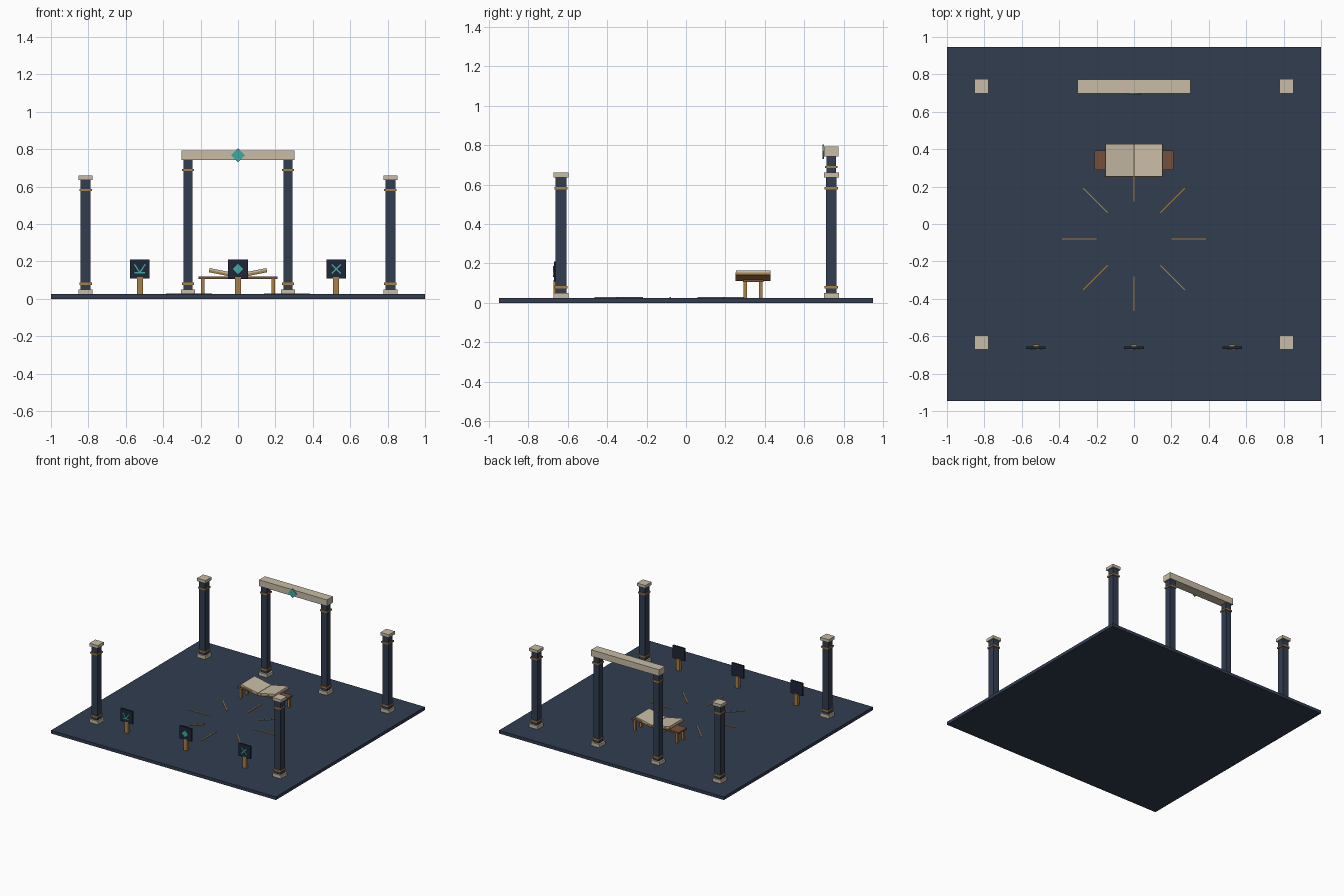
import bpy
from math import cos, sin, pi, atan2, hypot

if "Cube" in bpy.data.objects:
    bpy.data.objects.remove(bpy.data.objects["Cube"])


def material(name, rgb):
    m = bpy.data.materials.new(name)
    lin = [((c / 255 + 0.055) / 1.055) ** 2.4 for c in rgb]
    m.diffuse_color = (*lin, 1)
    m.use_nodes = True
    m.node_tree.nodes["Principled BSDF"].inputs["Base Color"].default_value = m.diffuse_color
    return m


SLATE = material("slate", (49, 61, 80))
DARK = material("dark_slate", (30, 38, 54))
STONE = material("pale_stone", (200, 188, 165))
GOLD = material("aged_gold", (168, 128, 70))
TEAL = material("teal", (62, 170, 162))
WOOD = material("wood", (118, 78, 56))


def box(name, loc, size, mat, rot=(0, 0, 0)):
    x, y, z = (s / 2 for s in size)
    v = [(i * x, j * y, k * z) for i in (-1, 1) for j in (-1, 1) for k in (-1, 1)]
    f = [(0, 1, 3, 2), (4, 6, 7, 5), (0, 4, 5, 1), (2, 3, 7, 6), (0, 2, 6, 4), (1, 5, 7, 3)]
    me = bpy.data.meshes.new(name)
    me.from_pydata(v, [], f)
    me.materials.append(mat)
    ob = bpy.data.objects.new(name, me)
    ob.location, ob.rotation_euler = loc, rot
    bpy.context.collection.objects.link(ob)
    return ob


def span(name, x, y, z, mat):
    """Box from (min, max) ranges on each axis."""
    r = (x, y, z)
    return box(name, [(a + b) / 2 for a, b in r], [b - a for a, b in r], mat)


def stroke(name, x, y, z, p, q):
    """Thin teal bar between two points on a sign face."""
    dx, dz = q[0] - p[0], q[1] - p[1]
    box(name, (x + (p[0] + q[0]) / 2, y, z + (p[1] + q[1]) / 2),
        (hypot(dx, dz), 0.005, 0.007), TEAL, (0, -atan2(dz, dx), 0))


def diamond(name, loc, half):
    box(name, loc, (half * 2 ** 0.5, 0.006, half * 2 ** 0.5), TEAL, (0, pi / 4, 0))


def pillar(name, x, y, top, ring, width):
    box(name + "_base", (x, y, 0.038), (0.076, 0.076, 0.026), STONE)
    box(name + "_shaft", (x, y, (top + 0.05) / 2), (width, width, top - 0.05), SLATE)
    for z in (0.08, ring):
        box(name + "_ring", (x, y, z), (width + 0.013, width + 0.013, 0.012), GOLD)


# floor slab
FLOOR = 0.025
span("floor", (-1, 1), (-0.947, 0.947), (0, FLOOR), SLATE)

# corner pillars and gate
BACK, FRONT = 0.736, -0.633
for s in (-1, 1):
    for y in (FRONT, BACK):
        pillar("corner_pillar", s * 0.815, y, 0.637, 0.582, 0.054)
        box("corner_pillar_cap", (s * 0.815, y, 0.648), (0.076, 0.076, 0.024), STONE)
    pillar("gate_pillar", s * 0.267, BACK, 0.745, 0.689, 0.05)
box("gate_lintel", (0, BACK, 0.768), (0.604, 0.075, 0.051), STONE)
diamond("gate_diamond", (0, 0.695, 0.767), 0.037)

# ring of floor inlays
for i in range(8):
    a = i * pi / 4
    box("floor_ray", (0.292 * cos(a), -0.08 + 0.292 * sin(a), FLOOR + 0.001),
        (0.185, 0.007, 0.006), GOLD, (0, 0, a))

# reading table
TY = 0.34
box("table_top", (0, TY, 0.112), (0.42, 0.105, 0.014), WOOD)
for sx in (-1, 1):
    for sy in (-1, 1):
        box("table_leg", (sx * 0.188, TY + sy * 0.039, 0.065), (0.018, 0.018, 0.082), GOLD)

# open book, two halves rising outwards
TILT = 0.2
for s in (-1, 1):
    for name, off, t, d, mat in (("book_cover", 0.0, 0.012, 0.178, GOLD),
                                 ("book_pages", 0.011, 0.011, 0.174, STONE)):
        box(name, (s * (0.08 - off * sin(TILT)), TY, 0.133 + off * cos(TILT)),
            (0.153, d, t), mat, (0, -s * TILT, 0))
box("book_spine", (0, TY, 0.124), (0.012, 0.178, 0.014), WOOD)

# front signs
SZ, GY = 0.16, -0.671
for x in (-0.525, 0, 0.525):
    box("sign_post", (x, -0.658, 0.07), (0.032, 0.026, 0.092), GOLD)
    box("sign_panel", (x, -0.662, SZ), (0.106, 0.014, 0.102), DARK)
diamond("sign_diamond", (0, GY, SZ), 0.028)
for s in (-1, 1):
    stroke("sign_cross", 0.525, GY, SZ, (-0.024, -s * 0.024), (0.024, s * 0.024))
    stroke("sign_fork", -0.525, GY, SZ, (0, -0.02), (s * 0.029, 0.025))
stroke("sign_fork_bar", -0.525, GY, SZ, (-0.029, -0.021), (0.029, -0.021))
